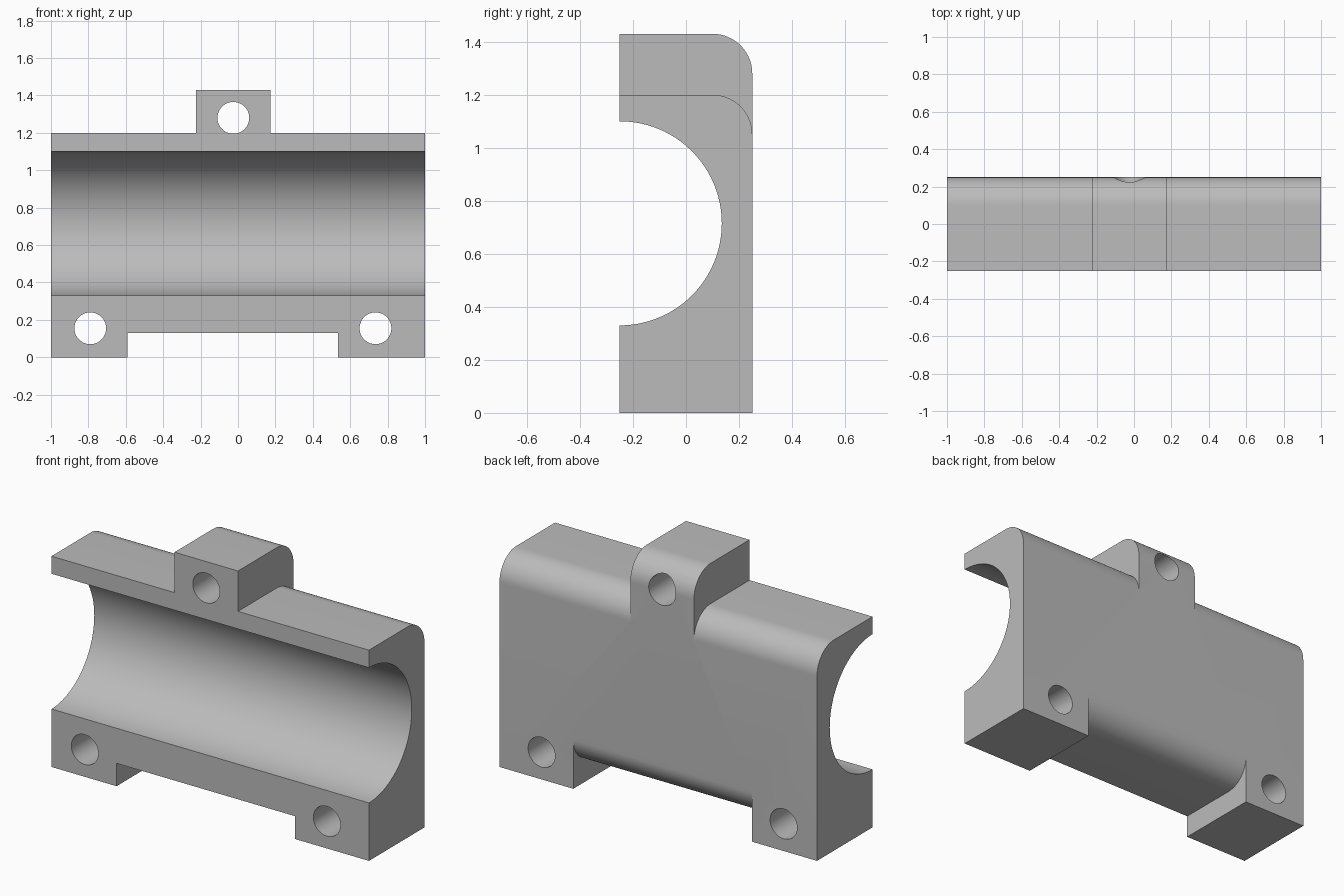
import bpy
import bmesh
from math import cos, sin, pi, radians
from mathutils import Matrix

if "Cube" in bpy.data.objects:
    bpy.data.objects.remove(bpy.data.objects["Cube"], do_unlink=True)

FRONT, BACK = -0.25, 0.25
TOP, SHOULDER, NOTCH = 1.43, 1.2, 0.13
ROUND = 0.15

grey = bpy.data.materials.new("grey metal")
grey.use_nodes = True
grey.diffuse_color = (0.5, 0.5, 0.5, 1)
grey.node_tree.nodes["Principled BSDF"].inputs["Base Color"].default_value = (0.5, 0.5, 0.5, 1)


def make_object(name, bm):
    bmesh.ops.recalc_face_normals(bm, faces=bm.faces[:])
    mesh = bpy.data.meshes.new(name)
    bm.to_mesh(mesh)
    bm.free()
    mesh.materials.append(grey)
    obj = bpy.data.objects.new(name, mesh)
    bpy.context.collection.objects.link(obj)
    return obj


def prism(name, outline, x0, x1):
    """Extrude a (y, z) outline along x."""
    bm = bmesh.new()
    face = bm.faces.new([bm.verts.new((x0, y, z)) for y, z in outline])
    ext = bmesh.ops.extrude_face_region(bm, geom=[face])["geom"]
    moved = [v for v in ext if isinstance(v, bmesh.types.BMVert)]
    bmesh.ops.translate(bm, verts=moved, vec=(x1 - x0, 0, 0))
    return make_object(name, bm)


def cylinder(name, radius, depth, location, axis, segments):
    bm = bmesh.new()
    matrix = Matrix.Translation(location) @ Matrix.Rotation(pi / 2, 4, axis)
    bmesh.ops.create_cone(bm, cap_ends=True, segments=segments, radius1=radius,
                          radius2=radius, depth=depth, matrix=matrix)
    return make_object(name, bm)


def rounded_edge(z, side, steps=16):
    """Quarter arc from a flat at height z to the back face; side is +1 up, -1 down."""
    angles = [pi / 2 * i / steps for i in range(steps + 1)]
    return [(BACK - ROUND + ROUND * sin(a), z - side * ROUND * (1 - cos(a))) for a in angles]


# Full block with rounded upper back edge
body = prism("clamp_half_body",
             [(FRONT, 0), (FRONT, TOP)] + rounded_edge(TOP, 1) + [(BACK, 0)], -1, 1)

# Shoulders beside the top lug, and the gap between the feet
shoulder = [(-0.5, SHOULDER)] + rounded_edge(SHOULDER, 1) + [(0.5, SHOULDER - ROUND), (0.5, 2), (-0.5, 2)]
gap = [(-0.5, NOTCH)] + rounded_edge(NOTCH, -1) + [(0.5, NOTCH + ROUND), (0.5, -0.5), (-0.5, -0.5)]
cutters = [
    prism("left_shoulder_cutter", shoulder, 0.175, 1.2),
    prism("right_shoulder_cutter", shoulder, -1.2, -0.225),
    prism("foot_gap_cutter", gap, -0.59, 0.535),
    cylinder("bore_cutter", 0.385, 3, (0, FRONT, 0.715), 'Y', 96),
]

# Bolt holes through the lug and both feet
for name, x, z in (("lug", -0.025, 1.28), ("left_foot", 0.735, 0.155), ("right_foot", -0.79, 0.155)):
    cutters.append(cylinder(name + "_hole_cutter", 0.085, 2, (x, 0, z), 'X', 48))

bpy.ops.object.select_all(action='DESELECT')
bpy.context.view_layer.objects.active = body
body.select_set(True)
for cutter in cutters:
    cutter.hide_render = True
    mod = body.modifiers.new(cutter.name, 'BOOLEAN')
    mod.operation = 'DIFFERENCE'
    mod.solver = 'EXACT'
    mod.object = cutter
    bpy.ops.object.modifier_apply(modifier=mod.name)
    bpy.data.objects.remove(cutter, do_unlink=True)

bpy.ops.object.shade_smooth_by_angle(angle=radians(30))
